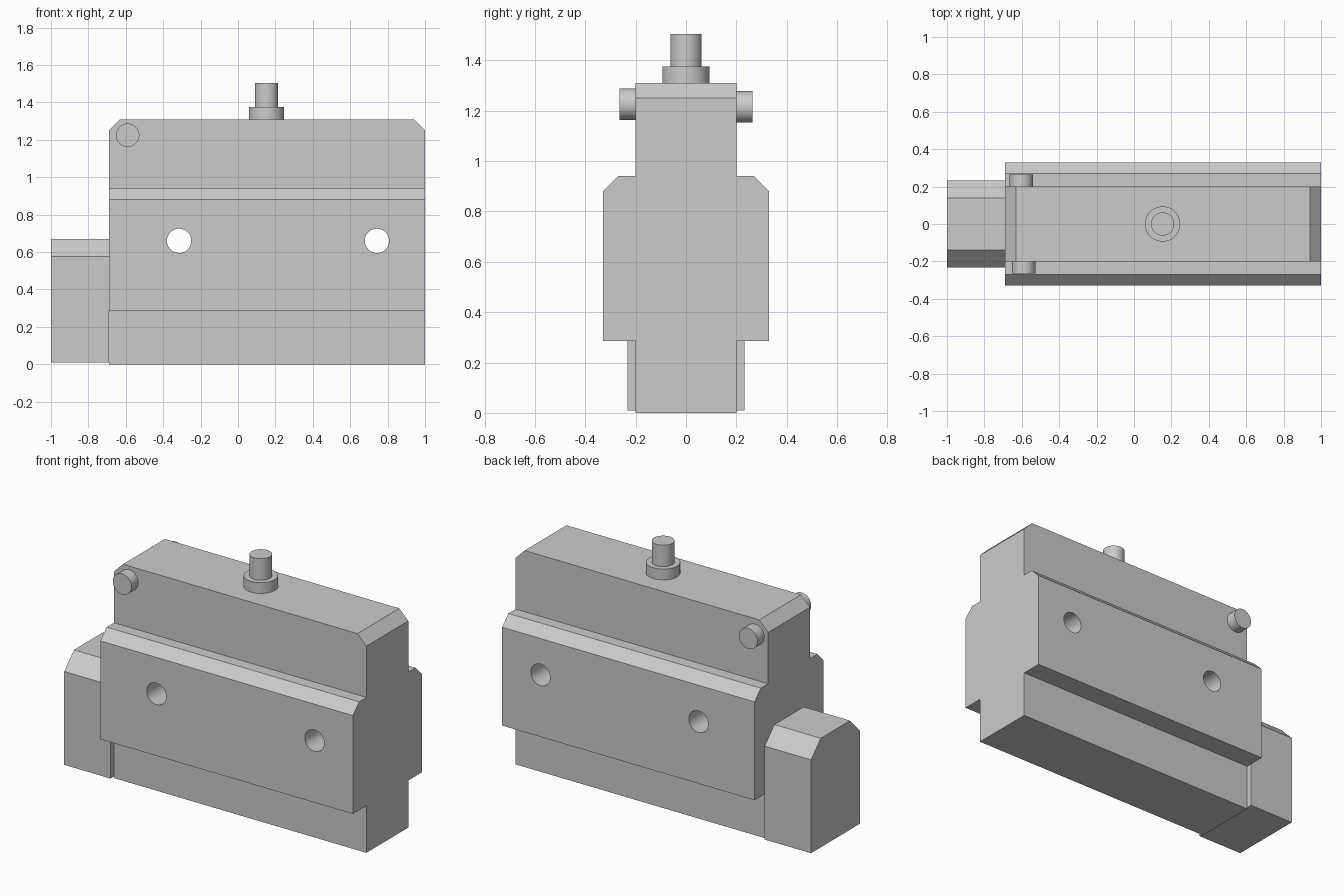
import bpy, bmesh
from math import pi

if "Cube" in bpy.data.objects:
    bpy.data.objects.remove(bpy.data.objects["Cube"])


def prism(name, profile, x0, x1):
    """Extrude a closed (y, z) profile along x."""
    bm = bmesh.new()
    face = bm.faces.new([bm.verts.new((x0, y, z)) for y, z in profile])
    new = bmesh.ops.extrude_face_region(bm, geom=[face])["geom"]
    bmesh.ops.translate(bm, vec=(x1 - x0, 0, 0),
                        verts=[v for v in new if isinstance(v, bmesh.types.BMVert)])
    bmesh.ops.recalc_face_normals(bm, faces=bm.faces)
    mesh = bpy.data.meshes.new(name)
    bm.to_mesh(mesh)
    bm.free()
    obj = bpy.data.objects.new(name, mesh)
    bpy.context.collection.objects.link(obj)
    return obj


def mirrored(half):
    return half + [(-y, z) for y, z in reversed(half)]


def smooth(obj):
    bpy.ops.object.select_all(action='DESELECT')
    obj.select_set(True)
    bpy.context.view_layer.objects.active = obj
    bpy.ops.object.shade_smooth_by_angle(angle=pi / 6)


def cylinder(name, radius, depth, loc, along_y=False):
    bpy.ops.mesh.primitive_cylinder_add(vertices=48, radius=radius, depth=depth,
                                        location=loc,
                                        rotation=(pi / 2 if along_y else 0, 0, 0))
    obj = bpy.context.object
    obj.name = name
    smooth(obj)
    return obj


# Switch housing: stepped cross-section with chamfered shoulders
housing = prism("housing", mirrored([(0.2, 0), (0.2, 0.285), (0.33, 0.285), (0.33, 0.88),
                                     (0.27, 0.94), (0.2, 0.94), (0.2, 1.31)]), -0.69, 1.0)

# Chamfer the two top end edges
bm = bmesh.new()
bm.from_mesh(housing.data)
ends = [e for e in bm.edges if all(v.co.z > 1.3 for v in e.verts)
        and abs(e.verts[0].co.x - e.verts[1].co.x) < 0.01]
bmesh.ops.bevel(bm, geom=ends, offset=0.06, segments=1, affect='EDGES')
bm.to_mesh(housing.data)
bm.free()

# Two mounting holes through the housing
for x in (-0.315, 0.743):
    cutter = cylinder("hole_cutter", 0.065, 1.0, (x, 0, 0.66), True)
    cutter.hide_render = True
    mod = housing.modifiers.new("hole", 'BOOLEAN')
    mod.operation = 'DIFFERENCE'
    mod.solver = 'EXACT'
    mod.object = cutter
    bpy.context.view_layer.objects.active = housing
    bpy.ops.object.modifier_apply(modifier=mod.name)
    bpy.data.objects.remove(cutter)
smooth(housing)

# Cable outlet block on the left end
prism("cable_outlet", mirrored([(0.233, 0.01), (0.233, 0.575), (0.14, 0.67)]), -1.0, -0.69)

# Side pins
cylinder("front_pin", 0.0625, 0.075, (-0.59, -0.2275, 1.225), True)
cylinder("back_pin", 0.0625, 0.075, (-0.602, 0.2275, 1.215), True)

# Plunger and its collar
cylinder("plunger_collar", 0.094, 0.075, (0.153, 0, 1.3375))
cylinder("plunger", 0.062, 0.19, (0.153, 0, 1.41))
